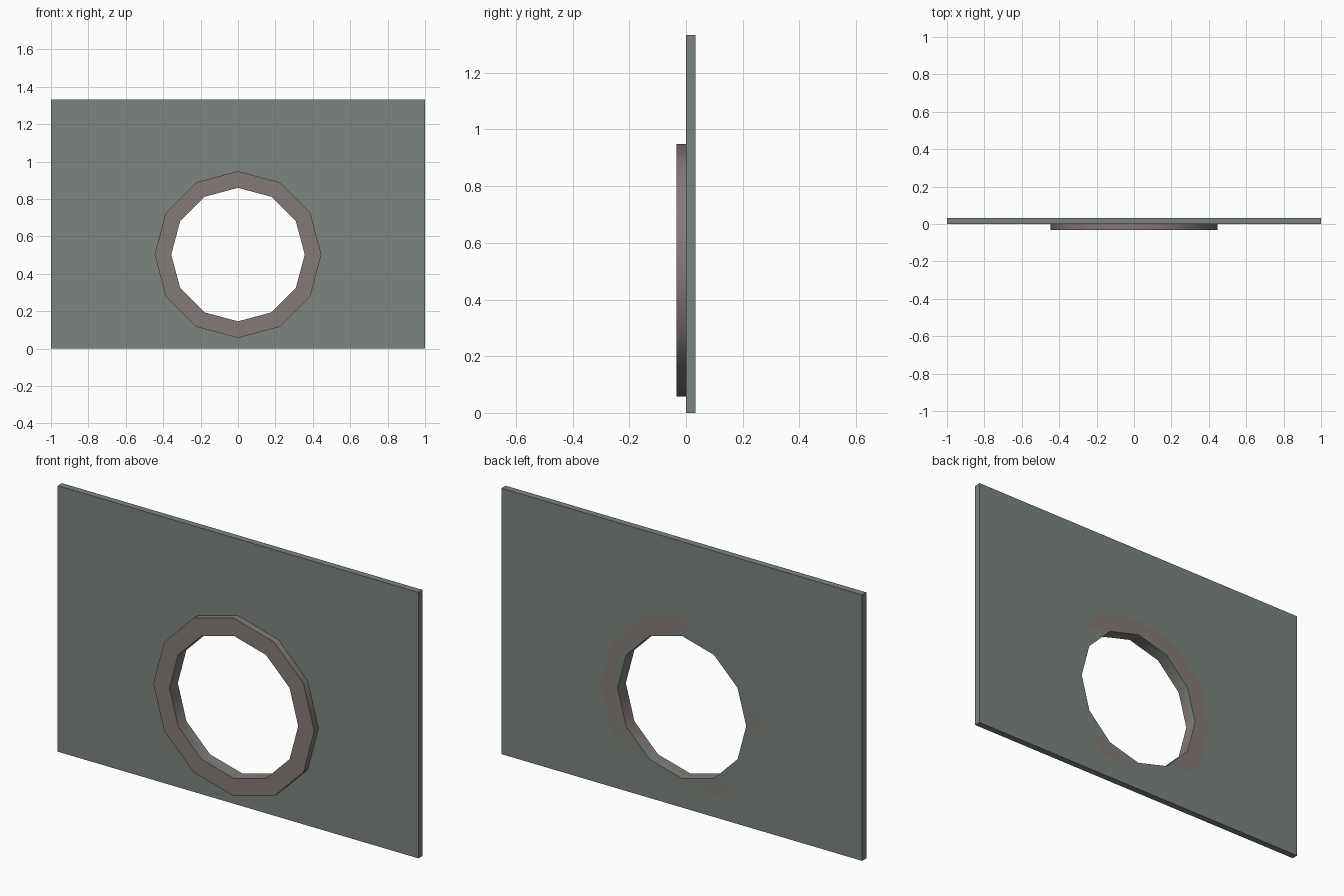
import bpy, bmesh, math

if "Cube" in bpy.data.objects:
    bpy.data.objects.remove(bpy.data.objects["Cube"])

W, H, T = 1.0, 1.333, 0.033       # half width, height, plate thickness
CZ, R_OUT, R_IN = 0.503, 0.446, 0.357


def circle(r):
    return [(r * math.cos(i * math.tau / 12), CZ + r * math.sin(i * math.tau / 12))
            for i in range(12)]


def slab(name, outer, hole, y0, y1, color):
    """Extrude an outline with a hole from y0 to y1."""
    cu = bpy.data.curves.new(name, 'CURVE')
    cu.dimensions, cu.fill_mode = '2D', 'BOTH'
    cu.extrude = (y1 - y0) / 2
    for pts in (outer, hole):
        sp = cu.splines.new('POLY')
        sp.points.add(len(pts) - 1)
        for p, (x, z) in zip(sp.points, pts):
            p.co = (x, z, 0, 1)
        sp.use_cyclic_u = True
    ob = bpy.data.objects.new(name, cu)
    bpy.context.collection.objects.link(ob)
    ob.location.y = (y0 + y1) / 2
    ob.rotation_euler.x = math.pi / 2
    bpy.ops.object.select_all(action='DESELECT')
    ob.select_set(True)
    bpy.context.view_layer.objects.active = ob
    bpy.ops.object.convert(target='MESH')
    ob = bpy.context.object
    bm = bmesh.new()
    bm.from_mesh(ob.data)
    bmesh.ops.remove_doubles(bm, verts=bm.verts, dist=1e-4)
    bmesh.ops.recalc_face_normals(bm, faces=bm.faces)
    bm.to_mesh(ob.data)
    bm.free()
    mat = bpy.data.materials.new(name + "_paint")
    mat.diffuse_color = (*color, 1)
    mat.use_nodes = True
    mat.node_tree.nodes["Principled BSDF"].inputs["Base Color"].default_value = mat.diffuse_color
    ob.data.materials.clear()
    ob.data.materials.append(mat)
    bpy.ops.object.shade_smooth_by_angle(angle=math.radians(35))
    return ob


# wall panel with a round opening
slab("wall_panel", [(-W, 0), (W, 0), (W, H), (-W, H)], circle(R_IN), 0, T,
     (0.20, 0.23, 0.21))
# raised frame around the opening, running through to the back of the panel
slab("window_frame", circle(R_OUT), circle(R_IN), -T, T, (0.23, 0.195, 0.19))
